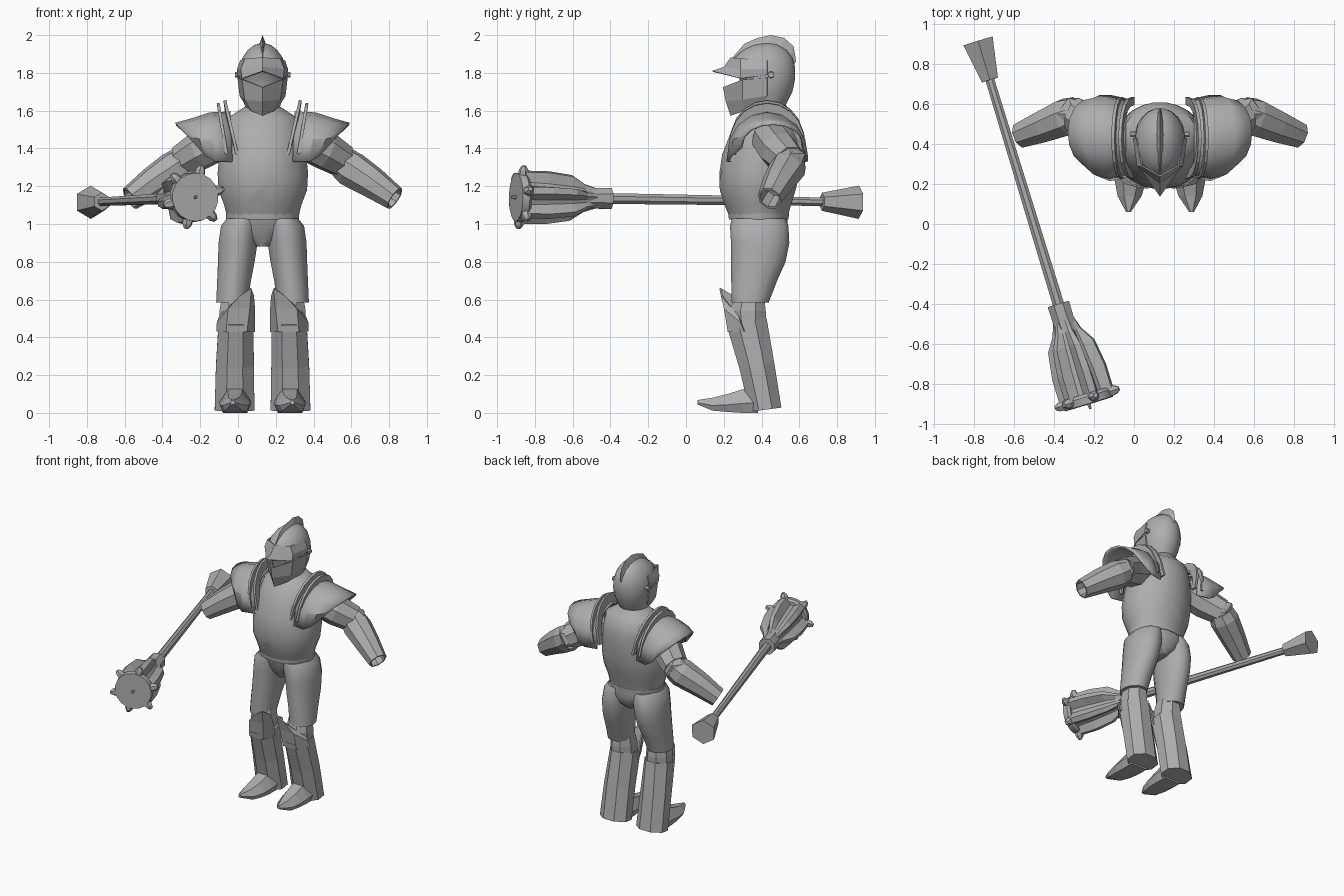
import bpy, bmesh, math
from mathutils import Vector

if "Cube" in bpy.data.objects:
    bpy.data.objects.remove(bpy.data.objects["Cube"])

CX = 0.13  # body centre line
steel = bpy.data.materials.new("grey steel")
steel.diffuse_color = (0.42, 0.42, 0.42, 1)
steel.use_nodes = True
steel.node_tree.nodes["Principled BSDF"].inputs["Base Color"].default_value = steel.diffuse_color


def finish(name, bm, angle=0, mirror=False, solid=0, body=True):
    bmesh.ops.recalc_face_normals(bm, faces=bm.faces)
    me = bpy.data.meshes.new(name)
    bm.to_mesh(me)
    bm.free()
    me.materials.append(steel)
    if angle:
        me.polygons.foreach_set("use_smooth", [True] * len(me.polygons))
        me.set_sharp_from_angle(angle=math.radians(angle))
    ob = bpy.data.objects.new(name, me)
    bpy.context.collection.objects.link(ob)
    if body:
        ob.location.x = CX
    if mirror:
        ob.modifiers.new("mirror", 'MIRROR')
    if solid:
        m = ob.modifiers.new("thickness", 'SOLIDIFY')
        m.thickness, m.offset = solid, 0
    return ob


def loft(rings, closed=True, caps=True):
    bm = bmesh.new()
    rows = [[bm.verts.new(p) for p in r] for r in rings]
    n = len(rows[0])
    for a, b in zip(rows, rows[1:]):
        for i in range(n if closed else n - 1):
            j = (i + 1) % n
            bm.faces.new((a[i], a[j], b[j], b[i]))
    if closed and caps:
        bm.faces.new(rows[0])
        bm.faces.new(rows[-1])
    return bm


def slab(z, x0, x1, y0, y1, n=20, tilt=0):
    # level ellipse within the given extents; tilt raises the back
    out = []
    for i in range(n):
        a = math.tau * (i + 0.5) / n
        c, s = math.cos(a), math.sin(a)
        out.append(((x0 + x1) / 2 + c * (x1 - x0) / 2,
                    (y0 + y1) / 2 + s * (y1 - y0) / 2, z + tilt * s))
    return out


def tube(stations, n=8, star=False):
    # stations: (point, radius) or, for a star section, (point, outer, inner)
    q = (Vector(stations[-1][0]) - Vector(stations[0][0])).to_track_quat('Z', 'Y')
    rings = []
    for st in stations:
        ring = []
        for i in range(n):
            a = math.tau * (i + 0.5) / n
            r = st[2] if star and i % 4 > 1 else st[1]
            ring.append(Vector(st[0]) + q @ Vector((r * math.cos(a), r * math.sin(a), 0)))
        rings.append(ring)
    return loft(rings)


# breastplate
torso = [slab(z, -w, w, f, b, 24) for z, w, f, b in (
    (1.04, .19, .23, .54), (1.10, .205, .205, .555), (1.18, .235, .18, .58), (1.27, .24, .175, .60),
    (1.37, .23, .19, .61), (1.47, .215, .23, .61), (1.56, .19, .28, .59), (1.585, .15, .31, .56),
    (1.63, .08, .34, .53))]
finish("breastplate", loft(torso), 40)

# overlapping lower plate with a diagonal edge
bm = loft([[(x * 1.012, .4 + (y - .4) * 1.012, z) for x, y, z in r] for r in torso])
bmesh.ops.bisect_plane(bm, geom=bm.verts[:] + bm.edges[:] + bm.faces[:], plane_co=(0, 0, 1.2),
                       plane_no=(-.65, 0, .76), clear_outer=True)
finish("lower_breastplate", bm, 40)

# belt and hips
finish("belt", loft([slab(1.025, -.195, .195, .225, .545), slab(1.055, -.197, .197, .222, .547)]), 40)
finish("hips", loft([slab(1.03, -.19, .19, .235, .54), slab(.98, -.20, .20, .25, .54),
                     slab(.92, -.12, .12, .28, .52), slab(.88, -.035, .035, .3, .48)]), 40)

# thigh armour
finish("thigh_plates", loft([slab(z, a, b, f, k, 16) for z, a, b, f, k in (
    (1.03, .01, .19, .24, .53), (.99, .012, .222, .23, .545), (.90, .025, .235, .235, .55),
    (.80, .04, .238, .235, .53), (.70, .06, .242, .237, .485), (.585, .075, .247, .24, .44))]), 40, True)

# knees
finish("knee_joint", loft([slab(.62, .07, .22, .25, .42, 8), slab(.54, .055, .235, .225, .43, 8),
                           slab(.42, .055, .235, .24, .43, 8)]), 0, True)
finish("knee_guard", loft([
    [(.045, .31, .43), (.085, .225, .43), (.19, .225, .43), (.24, .31, .43)],
    [(.045, .28, .56), (.07, .205, .56), (.18, .205, .55), (.238, .29, .48)],
    [(.05, .25, .62), (.062, .18, .66), (.12, .19, .62), (.225, .28, .51)]], False), 0, True, .01)

# shin guards
finish("shin_guard", loft([slab(.485, .04, .24, .205, .435, 8, .02),
                           slab(.25, .038, .255, .275, .475, 8, .015),
                           slab(.017, .034, .262, .33, .512, 8, .012)]), 0, True)

# pointed shoes
shoe = []
for y, cx, w, z0, z1 in ((.38, .145, .085, 0, .14), (.30, .145, .085, 0, .125), (.22, .147, .08, .005, .1),
                         (.14, .152, .06, .012, .08), (.06, .158, .012, .045, .068)):
    zm = z0 + (z1 - z0) * .4
    shoe.append([(cx - w * .75, y, z0), (cx + w * .75, y, z0), (cx + w, y, zm),
                 (cx + w * .45, y, z1), (cx - w * .45, y, z1), (cx - w, y, zm)])
finish("shoe", loft(shoe), 0, True)


def arch(xb, xt, cy, ry, zb, zt, n=8):
    # arch from front to back, leaning from xb at the ends to xt at the top
    out = []
    for i in range(n + 1):
        a = math.pi * i / n
        s = math.sin(a) ** .8
        out.append((xb + (xt - xb) * s, cy - ry * math.cos(a), zb + (zt - zb) * s))
    return out


# shoulder plates
finish("shoulder_plate", loft([
    arch(.16, .17, .43, .19, 1.33, 1.59), arch(.25, .28, .43, .21, 1.33, 1.585),
    arch(.30, .37, .44, .20, 1.36, 1.555), arch(.33, .46, .46, .165, 1.40, 1.53)], False), 25, True, .012)

# upright neck guards
for name, xb, xt, zt in (("inner_neck_guard", .135, .20, 1.655), ("outer_neck_guard", .19, .235, 1.64)):
    finish(name, loft([arch(xb, xt - .012, .43, .165, 1.37, zt - .08, 10),
                       arch(xb, xt, .43, .205, 1.37, zt, 10)], False), 0, True, .016)

# arms
finish("upper_arm", tube([((.18, .44, 1.46), .10), ((.33, .49, 1.39), .105), ((.43, .55, 1.33), .09)]), 0, True)
bm = bmesh.new()
bmesh.ops.create_icosphere(bm, subdivisions=1, radius=.095)
bmesh.ops.translate(bm, verts=bm.verts, vec=(.43, .55, 1.33))
finish("elbow", bm, 0, True)
finish("forearm", tube([((.42, .555, 1.325), .085), ((.47, .535, 1.29), .098),
                        ((.58, .49, 1.22), .085), ((.70, .443, 1.135), .066),
                        ((.70, .443, 1.135), .055), ((.62, .475, 1.19), .05)]), 0, True)

# helmet
finish("helmet", loft([slab(z, -w, w, f, b, 20) for z, w, f, b in (
    (1.57, .075, .33, .50), (1.64, .10, .30, .535), (1.70, .117, .29, .565), (1.77, .127, .28, .58),
    (1.83, .125, .235, .58), (1.88, .108, .255, .565), (1.92, .08, .30, .535), (1.948, .045, .36, .49),
    (1.957, .01, .41, .45))]), 40)
finish("face_guard", loft([
    [(.128, .43, 1.775), (.105, .30, 1.765), (0, .20, 1.725)],
    [(.117, .43, 1.68), (.09, .30, 1.66), (0, .215, 1.65)],
    [(.08, .40, 1.62), (.055, .31, 1.60), (0, .24, 1.575)]], False), 0, True, .01)
finish("visor", loft([
    [(.131, .43, 1.79), (.105, .29, 1.77), (0, .14, 1.808)],
    [(.131, .43, 1.82), (.112, .29, 1.82), (0, .205, 1.83)],
    [(.115, .43, 1.865), (.09, .29, 1.875), (0, .24, 1.88)]], False), 0, True, .008)
finish("visor_bolt", tube([((.115, .45, 1.79), .018), ((.147, .45, 1.79), .016)]), 0, True)

# helmet crest
ridge = ((.25, 1.885), (.31, 1.955), (.38, 1.985), (.45, 2.0), (.52, 1.985), (.57, 1.94), (.583, 1.86))
base = ((.26, 1.86), (.30, 1.90), (.37, 1.935), (.44, 1.94), (.50, 1.92), (.55, 1.88), (.57, 1.84))
finish("crest", loft([[(.022 * math.sin(math.pi * (i + .3) / 6.6), y, z) for i, (y, z) in enumerate(base)],
                      [(0, y, z) for y, z in ridge]], False), 0, True)


# mace
def on_axis(y):
    t = (.915 - y) / 1.8
    return Vector((-.78 + .55 * t, y, 1.115 + .027 * t))


def along(*stations):
    return [(on_axis(s[0]),) + s[1:] for s in stations]


finish("mace_pommel", tube(along((.915, .088), (.72, .048)), 6), body=False)
finish("mace_shaft", tube(along((.75, .024), (-.45, .031)), 8), body=False)
finish("mace_collar", tube(along((-.40, .06), (-.55, .058)), 8), body=False)
finish("mace_flanges", tube(along((-.48, .055, .05), (-.54, .075, .06), (-.61, .122, .075),
                                  (-.74, .142, .092), (-.86, .142, .10)), 24, True), body=False)
finish("mace_end_disc", tube(along((-.85, .12), (-.865, .132), (-.90, .128)), 18), 40, body=False)
finish("mace_end_stud", tube(along((-.89, .012), (-.925, .007)), 6), body=False)

# rim studs around the mace
axis = on_axis(-1) - on_axis(0)
turn = axis.to_track_quat('Z', 'Y')
for k in range(6):
    a = math.tau * (k + .25) / 6
    out = turn @ Vector((math.cos(a), math.sin(a), 0))
    c = on_axis(-.872)
    finish("mace_rim_stud", tube([(c + out * .11, .03), (c + out * .15, .026), (c + out * .172, .012)], 6),
           body=False)
